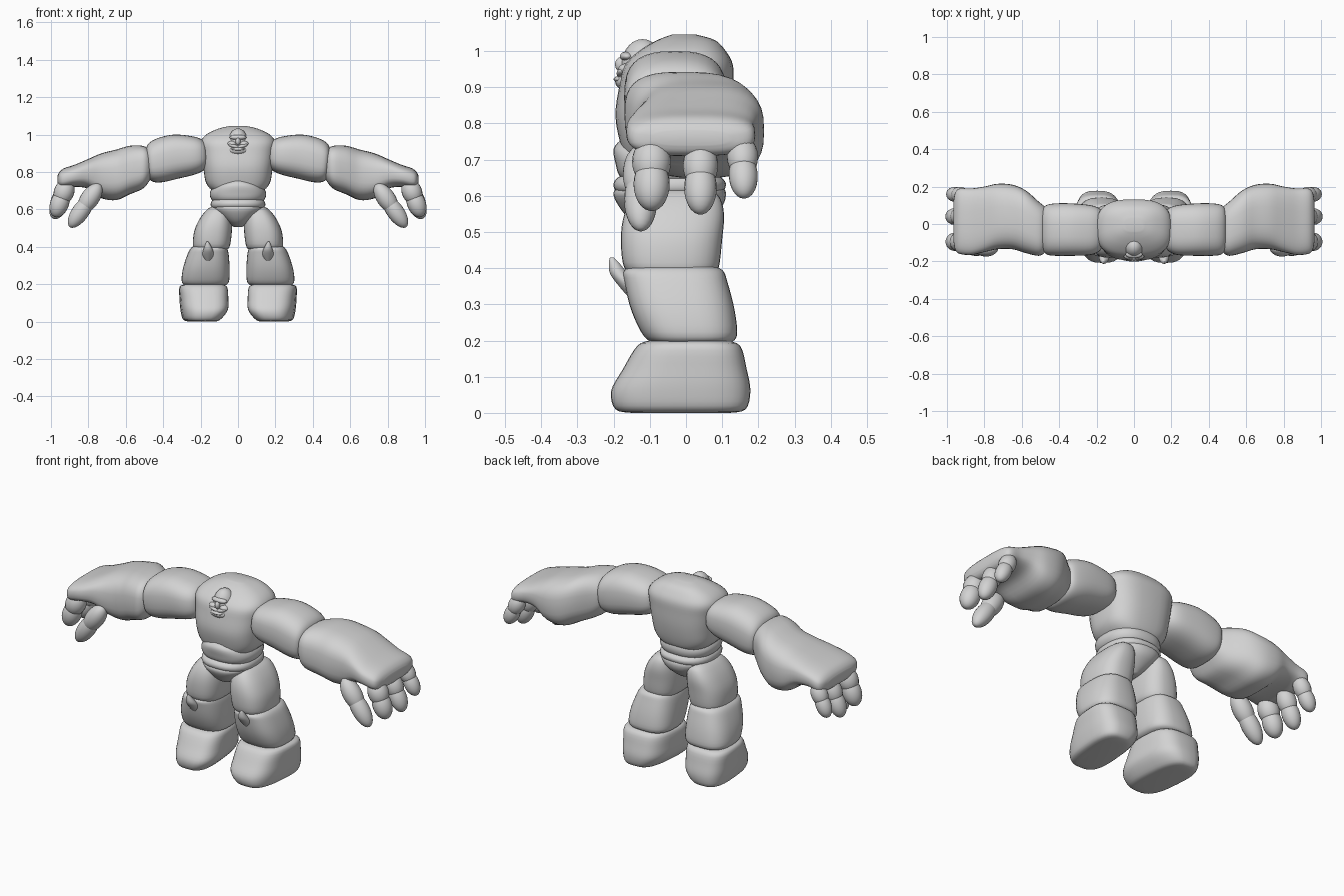
import bpy
import bmesh
import math
from mathutils import Vector

cube = bpy.data.objects.get("Cube")
if cube:
    bpy.data.objects.remove(cube, do_unlink=True)

stone = bpy.data.materials.new("light_grey")
stone.use_nodes = True
stone.diffuse_color = (0.65, 0.65, 0.65, 1)
stone.node_tree.nodes["Principled BSDF"].inputs["Base Color"].default_value = (0.65, 0.65, 0.65, 1)

SIDES = 36
STEPS = 4


def finish(name, bm, mirrored):
    """Turn a bmesh into a smooth shaded object, optionally mirrored across x."""
    bmesh.ops.recalc_face_normals(bm, faces=bm.faces)
    for face in bm.faces:
        face.smooth = True
    mesh = bpy.data.meshes.new(name)
    bm.to_mesh(mesh)
    bm.free()
    mesh.materials.append(stone)
    obj = bpy.data.objects.new(name, mesh)
    bpy.context.collection.objects.link(obj)
    if mirrored:
        mod = obj.modifiers.new("mirror", "MIRROR")
        mod.use_mirror_merge = False
    return obj


def spline(p, q, r, s, t):
    """Catmull-Rom blend of four values."""
    return q + t / 2 * (r - p + t * (2 * p - 5 * q + 4 * r - s + t * (3 * (q - r) + s - p)))


def loft(name, axis, sections, power=2.6, mirrored=True, shear=0.0):
    """Skin rounded-box rings; a section is position, then low/high of the two other axes."""
    last = len(sections) - 1
    rows = []
    for i in range(last):
        near = [sections[min(max(k, 0), last)] for k in range(i - 1, i + 3)]
        for j in range(STEPS):
            rows.append([spline(*vals, j / STEPS) for vals in zip(*near)])
    rows.append(sections[-1])
    bm = bmesh.new()
    rings = []
    for pos, a0, a1, b0, b1 in rows:
        ring = []
        for k in range(SIDES):
            ang = math.tau * k / SIDES
            c, s = math.cos(ang), math.sin(ang)
            u = math.copysign(abs(c) ** (2 / power), c) * (a1 - a0) / 2 + (a0 + a1) / 2
            v = math.copysign(abs(s) ** (2 / power), s) * (b1 - b0) / 2 + (b0 + b1) / 2
            if axis == "x":
                co = (pos + shear * (v - (b0 + b1) / 2), u, v)
            else:
                co = (u + shear * v, v, pos)
            ring.append(bm.verts.new(co))
        rings.append(ring)
    for low, high in zip(rings, rings[1:]):
        for k in range(SIDES):
            n = (k + 1) % SIDES
            bm.faces.new((low[k], low[n], high[n], high[k]))
    bm.faces.new(rings[0])
    bm.faces.new(rings[-1])
    return finish(name, bm, mirrored)


def centred(rows):
    """Expand half widths into symmetric sections."""
    return [(z, -w, w, front, back) for z, w, front, back in rows]


def blob(name, centre, radii, mirrored=False, along=None):
    """Ellipsoid, with its local z turned to a direction if given."""
    bm = bmesh.new()
    bmesh.ops.create_uvsphere(bm, u_segments=20, v_segments=14, radius=1)
    bmesh.ops.scale(bm, vec=radii, verts=bm.verts)
    if along:
        turn = Vector((0, 0, 1)).rotation_difference(Vector(along)).to_matrix()
        bmesh.ops.rotate(bm, matrix=turn, verts=bm.verts)
    bmesh.ops.translate(bm, vec=centre, verts=bm.verts)
    return finish(name, bm, mirrored)


def finger(name, base, tip, r):
    """Fat knuckle and a longer fingertip overlapping it."""
    base, tip = Vector(base), Vector(tip)
    way = tip - base
    blob(name + "_knuckle", base + way * 0.2, (r * 1.08, r * 1.08, way.length * 0.5), True, way)
    blob(name + "_end", base + way * 0.68, (r, r, way.length * 0.55), True, way)


# Torso
loft("chest", "z", centred([
    (.68, .09, -.12, .05), (.695, .13, -.16, .09), (.74, .17, -.18, .11),
    (.82, .185, -.195, .125), (.9, .195, -.185, .13), (.96, .2, -.17, .13),
    (1, .17, -.13, .11), (1.03, .11, -.08, .08), (1.045, .05, -.04, .03)]), 2.8, False)
loft("abdomen", "z", centred([
    (.62, .1, -.13, .05), (.65, .14, -.18, .09), (.69, .15, -.195, .1),
    (.73, .12, -.2, .08), (.755, .05, -.18, .02)]), 2.4, False)
loft("waist_band", "z", centred([
    (.59, .1, -.14, .06), (.61, .14, -.19, .1), (.635, .145, -.2, .11),
    (.655, .13, -.18, .09), (.66, .1, -.14, .06)]), 2.4, False)
loft("pelvis", "z", centred([
    (.505, .02, -.1, .02), (.53, .06, -.15, .06), (.57, .11, -.185, .1),
    (.61, .14, -.2, .11), (.64, .12, -.17, .09)]), 2.3, False)

# Head and face
blob("skull", (0, -.12, .955), (.054, .06, .078))
blob("brow", (0, -.163, .985), (.045, .02, .014))
blob("nose", (0, -.18, .963), (.013, .016, .02))
blob("cheeks", (.032, -.163, .95), (.026, .024, .016), True)
blob("moustache", (.022, -.178, .938), (.03, .014, .01), True, (-.3, 0, 1))
blob("jaw", (0, -.15, .915), (.06, .046, .028))
blob("lower_lip", (0, -.184, .922), (.035, .016, .009))

# Arms
loft("upper_arms", "x", [
    (.165, -.1, .05, .86, .94), (.18, -.14, .08, .82, .97), (.23, -.165, .1, .79, .99),
    (.33, -.17, .11, .765, 1), (.42, -.17, .11, .745, .98),
    (.47, -.16, .1, .75, .95), (.49, -.12, .07, .78, .91)], 2.7, shear=.1)
loft("forearms_and_palms", "x", [
    (.46, -.12, .06, .78, .9), (.475, -.15, .09, .75, .92), (.51, -.17, .12, .71, .94),
    (.58, -.155, .18, .68, .94), (.65, -.135, .21, .65, .92), (.73, -.135, .215, .66, .9),
    (.8, -.15, .2, .71, .87), (.87, -.165, .19, .72, .84), (.93, -.16, .19, .71, .82),
    (.955, -.14, .17, .72, .8), (.965, -.09, .12, .74, .78)], 2.9)
finger("thumbs", (.77, -.125, .69), (.875, -.125, .54), .046)
finger("front_fingers", (.92, -.095, .72), (.97, -.095, .59), .05)
finger("middle_fingers", (.92, .04, .71), (.975, .04, .58), .045)
finger("back_fingers", (.92, .155, .73), (.975, .16, .62), .04)

# Legs
loft("thighs", "z", [
    (.38, .07, .22, -.13, .07), (.4, .045, .24, -.17, .09), (.48, .033, .235, -.18, .1),
    (.55, .035, .205, -.17, .105), (.6, .05, .165, -.14, .09), (.62, .08, .13, -.09, .05)])
loft("shins", "z", [
    (.19, .08, .27, -.08, .11), (.21, .05, .3, -.115, .14), (.28, .045, .295, -.15, .135),
    (.36, .05, .27, -.17, .115), (.395, .06, .25, -.17, .1), (.41, .08, .22, -.12, .06)], 2.8)
loft("knee_spikes", "z", [
    (.31, .15, .17, -.15, -.12), (.35, .13, .19, -.185, -.12), (.385, .135, .185, -.21, -.16),
    (.415, .15, .175, -.213, -.185), (.43, .16, .165, -.21, -.2)], 2)
loft("feet", "z", [
    (0, .13, .25, -.15, .12), (.01, .1, .29, -.195, .165), (.06, .06, .305, -.207, .178),
    (.12, .055, .31, -.175, .168), (.185, .06, .31, -.135, .15),
    (.2, .09, .28, -.1, .11)], 3, shear=.08)
